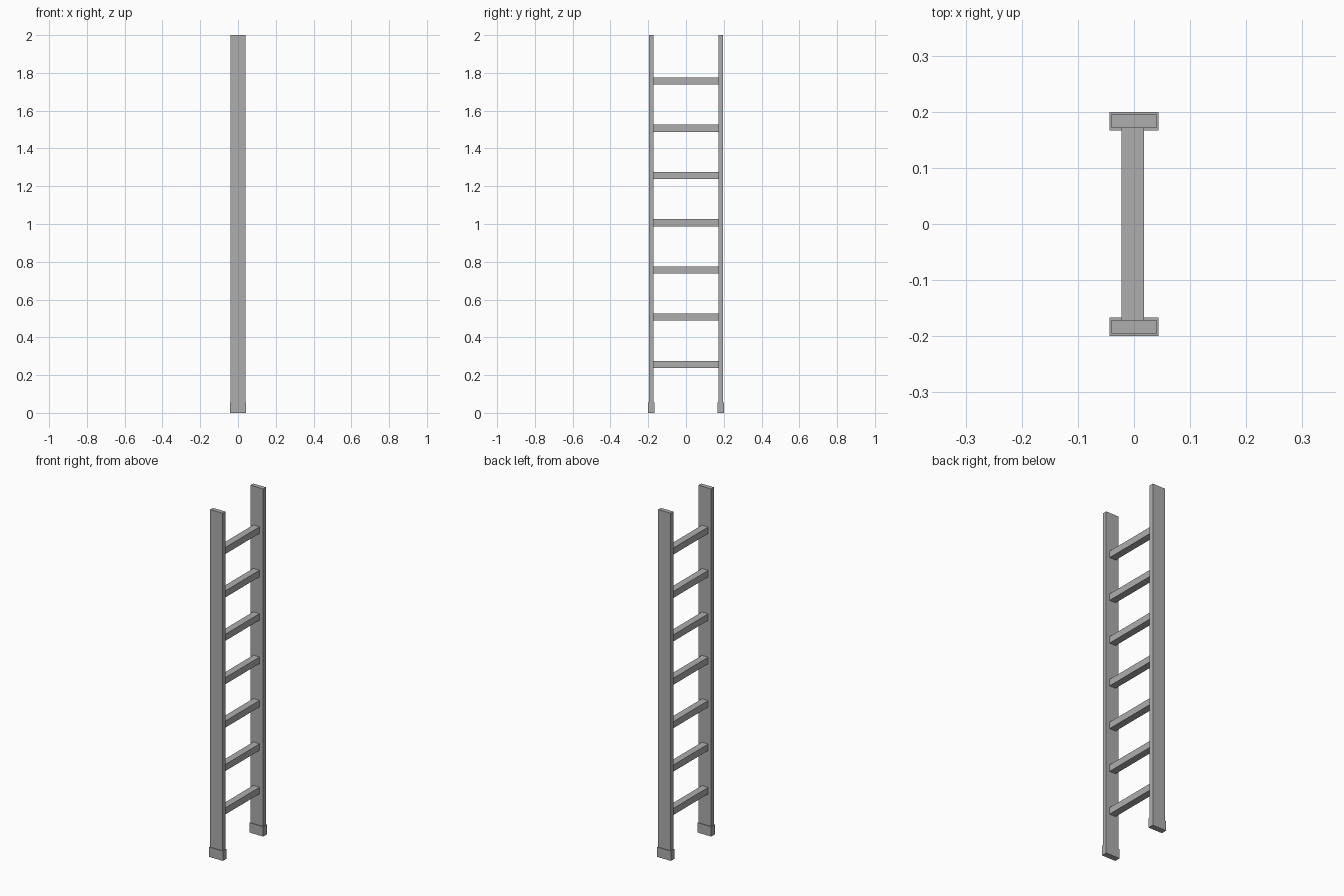
import bpy

if "Cube" in bpy.data.objects:
    bpy.data.objects.remove(bpy.data.objects["Cube"])

# Single grey metal
grey = bpy.data.materials.new("grey_metal")
grey.use_nodes = True
COLOUR = (0.42, 0.42, 0.42, 1)
grey.diffuse_color = COLOUR
grey.node_tree.nodes["Principled BSDF"].inputs["Base Color"].default_value = COLOUR


def box(name, low, high):
    """Axis-aligned box between two corners."""
    centre = [(a + b) / 2 for a, b in zip(low, high)]
    bpy.ops.mesh.primitive_cube_add(size=1, location=centre)
    part = bpy.context.object
    part.name = name
    part.scale = [b - a for a, b in zip(low, high)]
    bpy.ops.object.transform_apply(location=False, rotation=False, scale=True)
    part.data.materials.append(grey)
    return part


# Side rails with slightly wider feet
for side, s in (("front", -1), ("back", 1)):
    y0, y1 = sorted((s * 0.171, s * 0.196))
    box(side + "_rail", (-0.04, y0, 0.005), (0.04, y1, 2))
    y0, y1 = sorted((s * 0.167, s * 0.2))
    box(side + "_foot", (-0.0435, y0, 0), (0.0435, y1, 0.056))

# Evenly spaced rungs
for i in range(7):
    z = 0.257 + i * 0.25
    box(f"rung_{i + 1}", (-0.022, -0.172, z - 0.019), (0.018, 0.172, z + 0.019))
